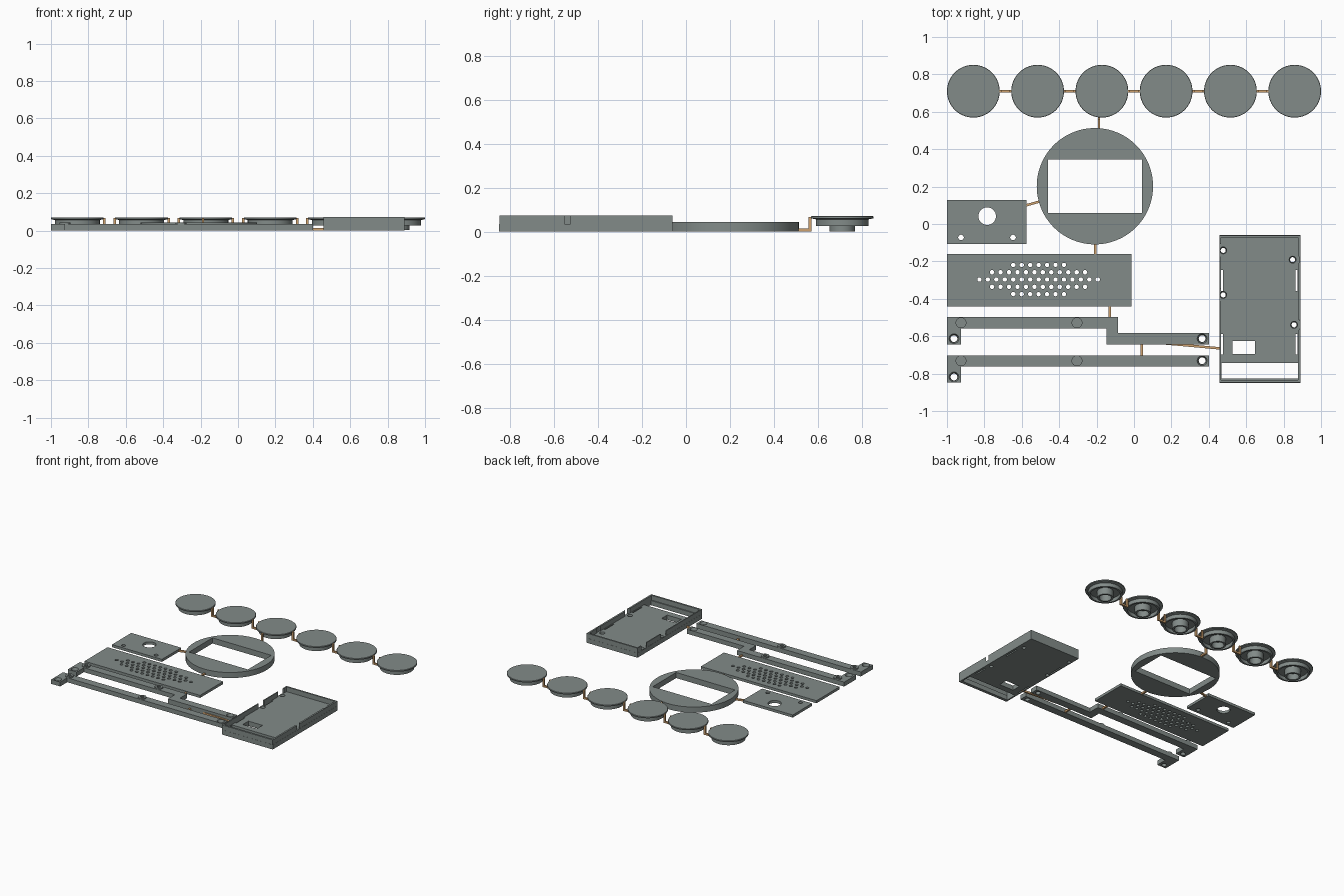
import bpy, bmesh, math
from mathutils import Vector

if "Cube" in bpy.data.objects:
    bpy.data.objects.remove(bpy.data.objects["Cube"])

brown = bpy.data.materials.new("sprue_brown")
brown.diffuse_color = (0.62, 0.36, 0.16, 1)
brown.use_nodes = True
brown.node_tree.nodes["Principled BSDF"].inputs["Base Color"].default_value = brown.diffuse_color
slate = bpy.data.materials.new("slate_grey")
slate.diffuse_color = (0.225, 0.26, 0.25, 1)
slate.use_nodes = True
slate.node_tree.nodes["Principled BSDF"].inputs["Base Color"].default_value = slate.diffuse_color


def rect(x0, x1, y0, y1):
    return [(x0, y0), (x1, y0), (x1, y1), (x0, y1)]


def circle(x, y, r, n=24):
    return [(x + r * math.cos(2 * math.pi * i / n), y + r * math.sin(2 * math.pi * i / n)) for i in range(n)]


def make(name, bm):
    bmesh.ops.recalc_face_normals(bm, faces=bm.faces)
    me = bpy.data.meshes.new(name)
    bm.to_mesh(me)
    bm.free()
    ob = bpy.data.objects.new(name, me)
    bpy.context.collection.objects.link(ob)
    return ob


def select(ob):
    bpy.ops.object.select_all(action='DESELECT')
    ob.select_set(True)
    bpy.context.view_layer.objects.active = ob


def finish(ob):
    ob.data.materials.clear()
    ob.data.materials.append(slate)
    select(ob)
    bpy.ops.object.shade_smooth_by_angle(angle=math.radians(30))


def plate(name, outline, holes, z0, z1):
    """Flat outline with holes, extruded from z0 to z1."""
    cu = bpy.data.curves.new(name, 'CURVE')
    cu.dimensions = '2D'
    cu.fill_mode = 'BOTH'
    cu.extrude = (z1 - z0) / 2
    for loop in [outline] + holes:
        sp = cu.splines.new('POLY')
        sp.points.add(len(loop) - 1)
        for p, (x, y) in zip(sp.points, loop):
            p.co = (x, y, 0, 1)
        sp.use_cyclic_u = True
    ob = bpy.data.objects.new(name, cu)
    bpy.context.collection.objects.link(ob)
    select(ob)
    bpy.ops.object.convert(target='MESH')
    ob = bpy.context.view_layer.objects.active
    bm = bmesh.new()
    bm.from_mesh(ob.data)
    bmesh.ops.translate(bm, verts=bm.verts, vec=(0, 0, (z0 + z1) / 2))
    bmesh.ops.remove_doubles(bm, verts=bm.verts, dist=1e-5)
    bmesh.ops.recalc_face_normals(bm, faces=bm.faces)
    bm.to_mesh(ob.data)
    bm.free()
    finish(ob)
    return ob


def lathe(name, profile, x, y, n=64):
    bm = bmesh.new()
    vs = [bm.verts.new((r, 0, z)) for r, z in profile]
    es = [bm.edges.new(p) for p in zip(vs, vs[1:])]
    bmesh.ops.spin(bm, geom=vs + es, cent=(0, 0, 0), axis=(0, 0, 1), angle=2 * math.pi, steps=n)
    bmesh.ops.remove_doubles(bm, verts=bm.verts, dist=1e-5)
    ob = make(name, bm)
    ob.location = (x, y, 0)
    finish(ob)
    return ob


def countersink(ob, spots, r_low, r_top, z0, z1):
    bm = bmesh.new()
    for x, y in spots:
        ret = bmesh.ops.create_cone(bm, cap_ends=True, segments=24, radius1=r_low, radius2=r_top, depth=z1 - z0)
        bmesh.ops.translate(bm, verts=ret['verts'], vec=(x, y, (z0 + z1) / 2))
    cutter = make("cutter", bm)
    cutter.hide_render = True
    cutter.data.materials.append(slate)
    m = ob.modifiers.new("countersink", 'BOOLEAN')
    m.operation, m.solver, m.object = 'DIFFERENCE', 'EXACT', cutter
    select(ob)
    bpy.ops.object.modifier_apply(modifier=m.name)
    bpy.data.objects.remove(cutter)


def strut(name, a, b, w=0.013):
    """Square sprue rod between two points."""
    a, b = Vector(a), Vector(b)
    bm = bmesh.new()
    bmesh.ops.create_cube(bm, size=1)
    bmesh.ops.scale(bm, verts=bm.verts, vec=(w, w, (b - a).length + w * 0.9))
    ob = make(name, bm)
    ob.rotation_euler = (b - a).to_track_quat('Z', 'Y').to_euler()
    ob.location = (a + b) / 2
    ob.data.materials.append(brown)


# Row of six stepped caps, hollow underneath with a tubular post
cap_profile = [(0, .071), (.139, .071), (.141, .069), (.141, .061), (.12, .056), (.12, .027), (.106, .027),
               (.106, .054), (.057, .054), (.057, .002), (.043, .002), (.043, .05), (0, .05)]
cap_x = [-.859 + .3436 * i for i in range(6)]
for i, x in enumerate(cap_x):
    lathe(f"cap_{i + 1}", cap_profile, x, .71)

# U-shaped sprues between the caps
for i, (a, b) in enumerate(zip(cap_x, cap_x[1:])):
    x0, x1 = a + .144, b - .144
    for part, p, q in (("left", (x0, .71, .007), (x0, .71, .062)),
                       ("base", (x0, .71, .007), (x1, .71, .007)),
                       ("right", (x1, .71, .007), (x1, .71, .062))):
        strut(f"cap_sprue_{i + 1}_{part}", p, q)

# Sprues between the other parts
links = [((-.187, .50, .007), (-.187, .563, .007)), ((-.187, .563, .007), (-.187, .563, .062)),
         ((-.58, .099, .007), (-.505, .12, .007)), ((-.207, -.10, .007), (-.207, -.165, .007)),
         ((-.13, -.435, .007), (-.13, -.50, .007)), ((.042, -.635, .007), (.042, -.705, .007)),
         ((.16, -.638, .007), (.46, -.665, .007))]
for i, (p, q) in enumerate(links):
    strut(f"sprue_{i + 1}", p, q)

# Round bezel with rectangular window
plate("round_bezel", circle(-.209, .202, .311, 96), [rect(-.46, .042, .06, .346)], 0, .043)

# Small plate with one big and two small holes
plate("small_plate", rect(-1, -.574, -.107, .128),
      [circle(-.785, .042, .047, 32), circle(-.925, -.072, .015), circle(-.647, -.072, .015)], 0, .02)

# Grille plate with staggered rows of holes
grille = []
for row, count in enumerate((7, 12, 15, 12, 7)):
    for k in range(count):
        grille.append(circle(-.51 + (k - (count - 1) / 2) * .0452, -.219 - .039 * row, .0118, 16))
plate("grille_plate", rect(-1, -.014, -.442, -.161), grille, 0, .02)

# Two mounting bars with feet, countersunk holes and bosses
bar_z = .034
bars = [("stepped_bar", [(-1, -.498), (-1, -.645), (-.924, -.645), (-.924, -.558), (-.148, -.558), (-.148, -.643),
                         (.402, -.643), (.402, -.584), (-.086, -.584), (-.086, -.498)],
         [(-.9625, -.613), (.364, -.613)], -.528),
        ("straight_bar", [(-1, -.702), (-1, -.847), (-.924, -.847), (-.924, -.761), (.402, -.761), (.402, -.702)],
         [(-.9625, -.818), (.364, -.731)], -.7315)]
for name, outline, spots, boss_y in bars:
    ob = plate(name, outline, [circle(x, y, .018) for x, y in spots], 0, bar_z)
    countersink(ob, spots, .02, .027, .014, bar_z + .002)
    for i, x in enumerate((-.925, -.305)):
        lathe(f"{name}_boss_{i + 1}", [(.029, bar_z - .004), (.029, bar_z + .009), (.013, bar_z + .009),
                                       (.013, bar_z + .001), (0, bar_z + .001)], x, boss_y, 32)

# Tray: floor with slots, window, front opening and screw holes
slots = [rect(x, x + .01, y, y + .11) for x in (.465, .864) for y in (-.357, -.699)]
screws = [(.477, -.141), (.477, -.379), (.848, -.191), (.856, -.539)]
floor_z = .036
tray = plate("tray_floor", rect(.456, .891, -.849, -.06),
             slots + [rect(.468, .879, -.826, -.742), rect(.526, .647, -.694, -.625)]
             + [circle(x, y, .0135) for x, y in screws], 0, floor_z)
countersink(tray, screws, .016, .019, .016, floor_z + .002)

# Tray rim standing on the floor, cut away around the screws
rim = plate("tray_rim", rect(.457, .89, -.848, -.061), [rect(.465, .877, -.834, -.073)], floor_z, .073)
countersink(rim, screws, .037, .037, floor_z - .002, .08)
